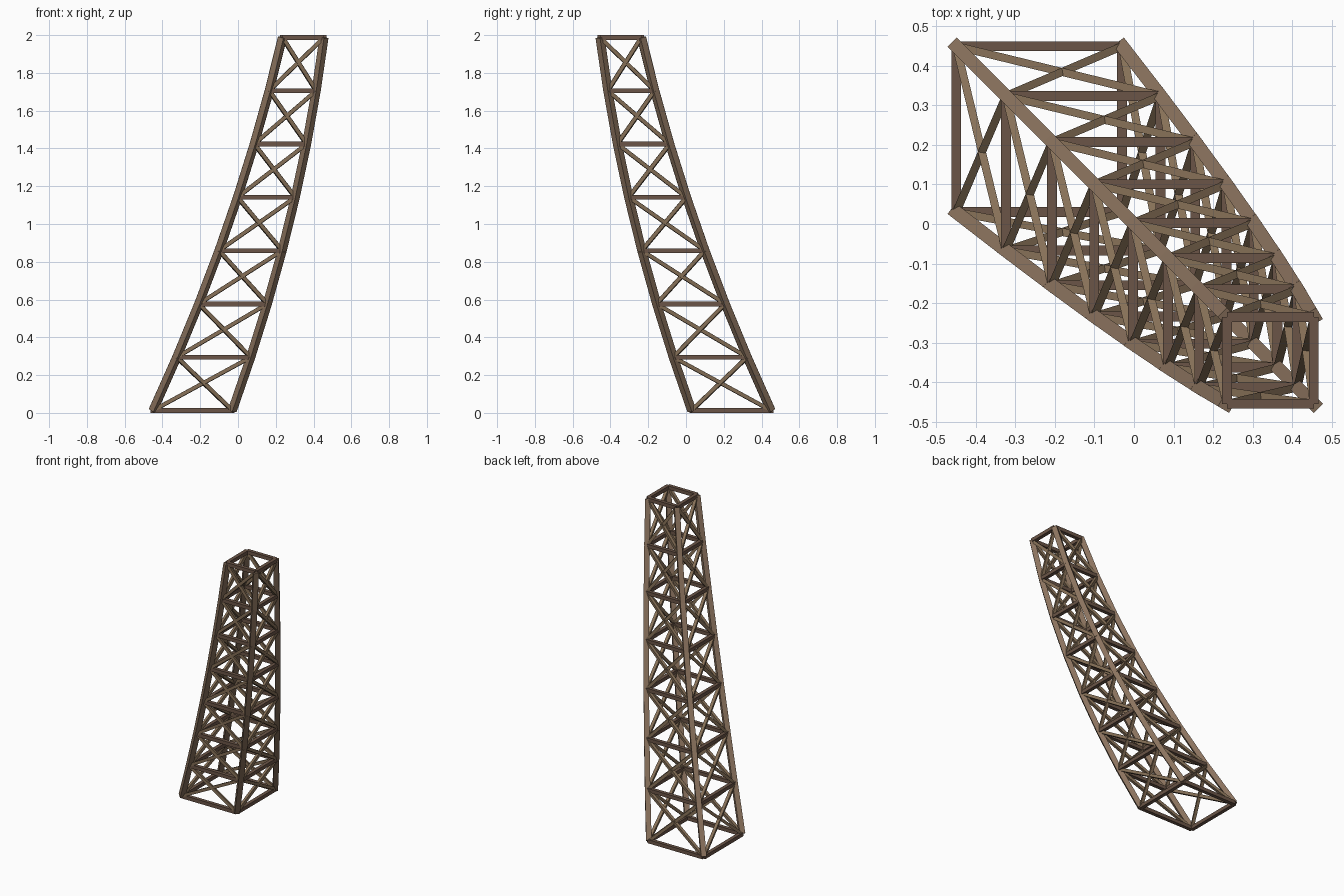
import bpy, bmesh
from mathutils import Vector, Matrix

if "Cube" in bpy.data.objects:
    bpy.data.objects.remove(bpy.data.objects["Cube"])

BAYS = 7
BAR = 0.025      # level ring bars
LEG = 0.034      # corner legs
BRACE = 0.02     # crossed braces


def srgb(r, g, b):
    lin = lambda c: c / 12.92 if c <= 0.04045 else ((c + 0.055) / 1.055) ** 2.4
    return (lin(r / 255), lin(g / 255), lin(b / 255), 1)


def material(name, rgb):
    m = bpy.data.materials.new(name)
    m.diffuse_color = srgb(*rgb)
    m.use_nodes = True
    m.node_tree.nodes["Principled BSDF"].inputs["Base Color"].default_value = m.diffuse_color
    return m


leg_wood = material("leg wood", (139, 115, 94))
bar_wood = material("dark bar wood", (107, 85, 71))
brace_wood = material("brace wood", (134, 112, 87))


def corner(level, k):
    """Corner k of the leaning, tapering square at a level."""
    c = -0.24 + 0.1115 * level - 0.0093 * level * (level - 1) / 2
    half = (0.42 - 0.2 * level / BAYS) / 2
    sx, sy = ((-1, -1), (1, -1), (1, 1), (-1, 1))[k % 4]
    z = BAR / 2 + (2 - BAR) * level / BAYS
    return Vector((c + sx * half, -c + sy * half, z))


def add_beam(bm, p, q, size):
    """Square beam between two points, one face kept upward."""
    d = (q - p).normalized()
    side = d.cross(Vector((0, 0, 1))).normalized()
    up = side.cross(d)
    rot = Matrix((side, up, d)).transposed().to_4x4()
    scale = Matrix.Diagonal((size, size, (q - p).length, 1))
    bmesh.ops.create_cube(bm, size=1, matrix=Matrix.Translation((p + q) / 2) @ rot @ scale)


def build(name, beams, size, mat):
    bm = bmesh.new()
    for p, q in beams:
        add_beam(bm, p, q, size)
    bmesh.ops.recalc_face_normals(bm, faces=bm.faces)
    me = bpy.data.meshes.new(name)
    bm.to_mesh(me)
    bm.free()
    me.materials.append(mat)
    bpy.context.collection.objects.link(bpy.data.objects.new(name, me))


# Corner legs, one straight piece per bay
for k, name in enumerate(("front_left", "front_right", "back_right", "back_left")):
    build(name + "_leg", [(corner(i, k), corner(i + 1, k)) for i in range(BAYS)], LEG, leg_wood)

# Level rings
for i in range(BAYS + 1):
    build(f"level_ring_{i}", [(corner(i, k), corner(i, k + 1)) for k in range(4)], BAR, bar_wood)

# Crossed braces on each side
for k, name in enumerate(("front", "right", "back", "left")):
    beams = []
    for i in range(BAYS):
        beams.append((corner(i, k), corner(i + 1, k + 1)))
        beams.append((corner(i, k + 1), corner(i + 1, k)))
    build(name + "_braces", beams, BRACE, brace_wood)
